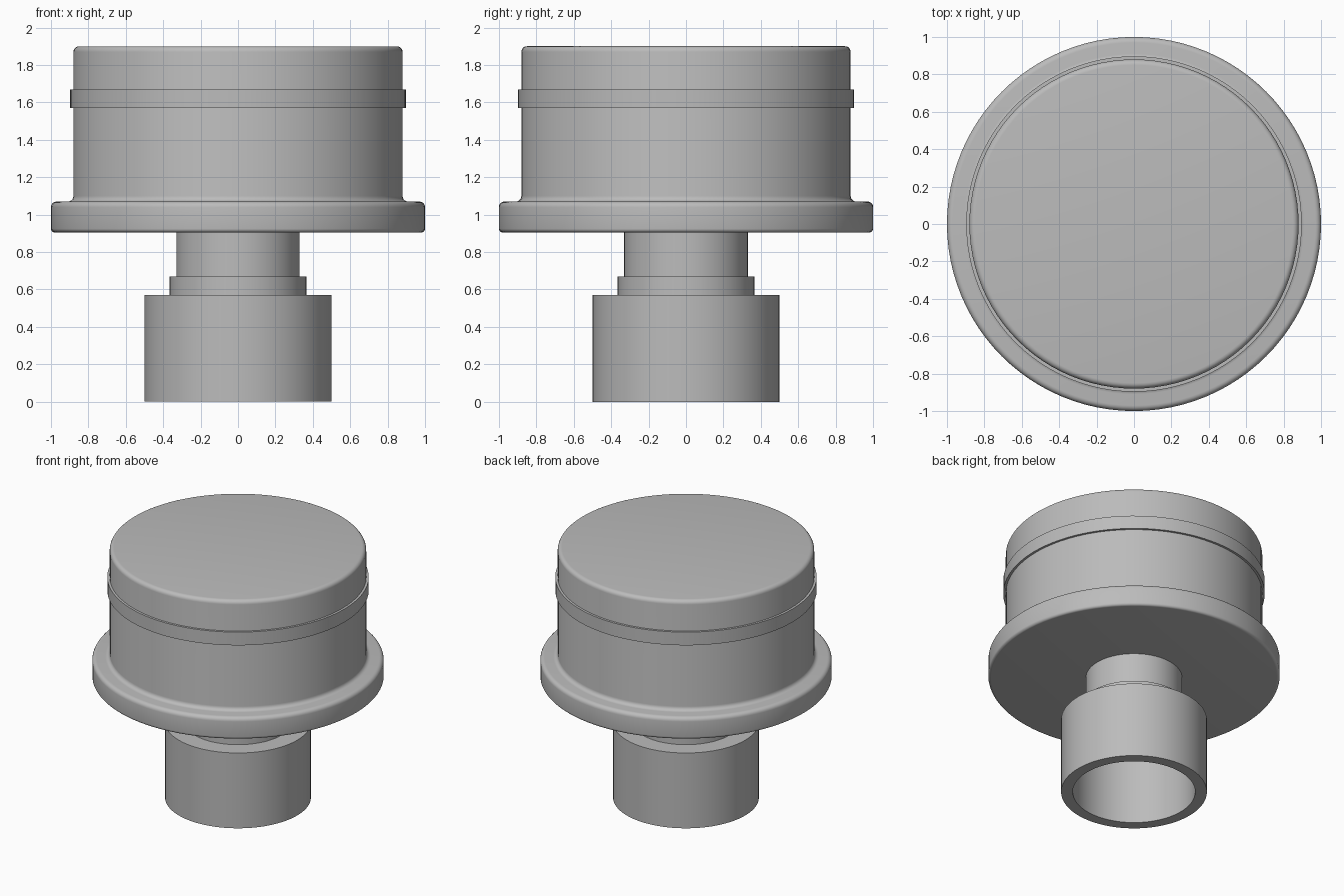
import bpy, bmesh, math

if "Cube" in bpy.data.objects:
    bpy.data.objects.remove(bpy.data.objects["Cube"])

SEGMENTS = 96

grey = bpy.data.materials.new("plain grey")
grey.diffuse_color = (0.5, 0.5, 0.5, 1)
grey.use_nodes = True
grey.node_tree.nodes["Principled BSDF"].inputs["Base Color"].default_value = grey.diffuse_color


def arc(cx, cz, r, a0, a1, steps=5):
    """Points of a rounded corner in the radius/height plane."""
    pts = []
    for i in range(steps + 1):
        a = math.radians(a0 + (a1 - a0) * i / steps)
        pts.append((cx + r * math.cos(a), cz + r * math.sin(a)))
    return pts


def lathe(name, profile, closed=False):
    """Revolve a radius/height profile around z."""
    bm = bmesh.new()
    rings = []
    for r, z in profile:
        if r == 0:
            rings.append([bm.verts.new((0, 0, z))] * SEGMENTS)
        else:
            rings.append([bm.verts.new((r * math.cos(2 * math.pi * i / SEGMENTS),
                                        r * math.sin(2 * math.pi * i / SEGMENTS), z))
                          for i in range(SEGMENTS)])
    pairs = list(zip(rings, rings[1:]))
    if closed:
        pairs.append((rings[-1], rings[0]))
    for low, high in pairs:
        for i in range(SEGMENTS):
            j = (i + 1) % SEGMENTS
            corners = dict.fromkeys((low[i], low[j], high[j], high[i]))
            bm.faces.new(list(corners))
    bmesh.ops.recalc_face_normals(bm, faces=bm.faces)
    mesh = bpy.data.meshes.new(name)
    bm.to_mesh(mesh)
    bm.free()
    mesh.materials.append(grey)
    ob = bpy.data.objects.new(name, mesh)
    bpy.context.collection.objects.link(ob)
    bpy.ops.object.select_all(action='DESELECT')
    ob.select_set(True)
    bpy.context.view_layer.objects.active = ob
    bpy.ops.object.shade_smooth_by_angle(angle=math.radians(30))
    return ob


# Hollow socket, collar and neck in one turned piece
lathe("socket_and_neck", [
    (0, 0.50), (0.42, 0.50), (0.42, 0), (0.5, 0), (0.5, 0.57),
    (0.365, 0.57), (0.365, 0.67), (0.33, 0.67), (0.33, 0.905)])

# Head: rounded flange, fillet and drum with softened top edge
lathe("head", [(0, 0.905)]
      + arc(0.98, 0.925, 0.02, -90, 0)
      + arc(0.97, 1.04, 0.03, 0, 90)
      + arc(0.91, 1.10, 0.03, 270, 180)
      + arc(0.85, 1.87, 0.03, 0, 90)
      + [(0, 1.90)])

# Thin band around the drum
lathe("band", [(0.875, 1.57), (0.897, 1.57), (0.897, 1.67), (0.875, 1.67)], closed=True)
